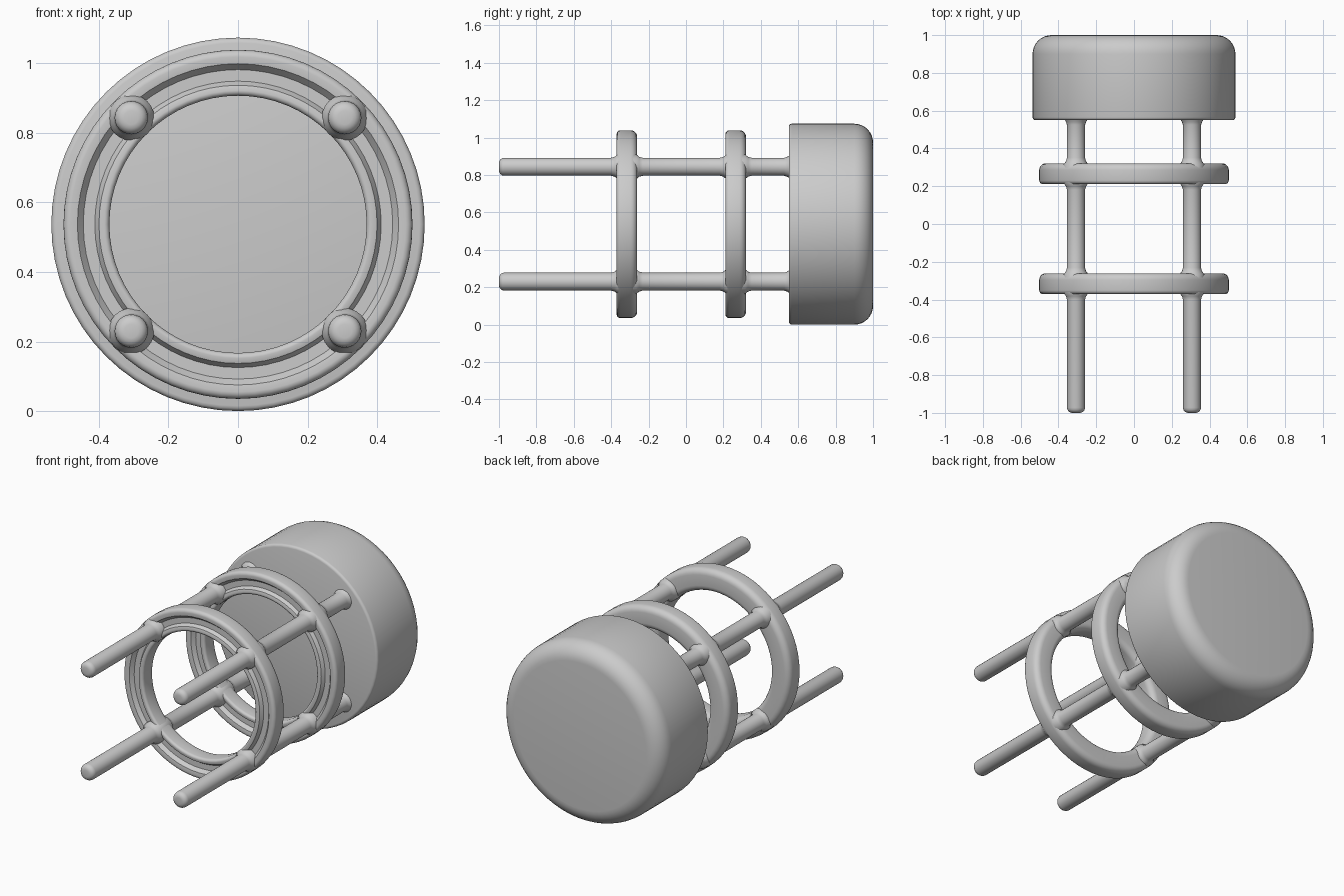
import bpy, bmesh, math
from mathutils import Matrix, Vector

if "Cube" in bpy.data.objects:
    bpy.data.objects.remove(bpy.data.objects["Cube"], do_unlink=True)

CENTRE_Z = 0.537

# Single plain grey
grey = bpy.data.materials.new("plain grey")
grey.use_nodes = True
GREY = (0.6, 0.6, 0.6, 1.0)
grey.diffuse_color = GREY
grey.node_tree.nodes["Principled BSDF"].inputs["Base Color"].default_value = GREY


def lathe(name, profile, location, steps, closed=False):
    """Spin a (radius, y) profile around the y axis."""
    bm = bmesh.new()
    verts = [bm.verts.new((r, y, 0)) for r, y in profile]
    pairs = list(zip(verts, verts[1:]))
    if closed:
        pairs.append((verts[-1], verts[0]))
    edges = [bm.edges.new(p) for p in pairs]
    bmesh.ops.spin(bm, geom=verts + edges, cent=(0, 0, 0), axis=(0, 1, 0),
                   angle=math.tau, steps=steps, use_merge=False)
    bmesh.ops.remove_doubles(bm, verts=bm.verts, dist=1e-4)
    bmesh.ops.recalc_face_normals(bm, faces=bm.faces)
    mesh = bpy.data.meshes.new(name)
    bm.to_mesh(mesh)
    bm.free()
    mesh.materials.append(grey)
    obj = bpy.data.objects.new(name, mesh)
    obj.location = location
    bpy.context.collection.objects.link(obj)
    bpy.ops.object.select_all(action='DESELECT')
    obj.select_set(True)
    bpy.context.view_layer.objects.active = obj
    bpy.ops.object.shade_smooth_by_angle(angle=math.radians(40))
    return obj


def arc(r, y, radius, start, end, n=5):
    """Rounded profile corner, angles in degrees."""
    return [(r + radius * math.cos(math.radians(start + (end - start) * i / n)),
             y + radius * math.sin(math.radians(start + (end - start) * i / n)))
            for i in range(n + 1)]


# Solid drum: crisp front edge, generously rounded back edge
drum = [(0, 0.55)] + arc(0.522, 0.565, 0.015, -90, 0, 3) \
    + arc(0.437, 0.90, 0.10, 0, 90, 8) + [(0, 1.0)]
lathe("drum", drum, (0, 0, CENTRE_Z), 64)

# Two rings, rounded behind and with a shallow groove in front
ring = arc(0.467, 0.020, 0.035, 0, 90) + arc(0.405, 0.020, 0.035, 90, 180) \
    + arc(0.385, -0.040, 0.015, 180, 270, 3) + [(0.400, -0.050), (0.412, -0.030),
                                             (0.445, -0.030), (0.462, -0.052)] \
    + arc(0.482, -0.035, 0.020, -90, 0, 4)
RING_Y = {"front_ring": -0.316, "rear_ring": 0.266}
for name, y in RING_Y.items():
    lathe(name, ring, (0, y, CENTRE_Z), 64, closed=True)

# Four rods with small fillets where they meet the rings and the drum
ROD = 0.048
rod = [(0, -1.0)] + arc(ROD - 0.028, -0.972, 0.028, -90, 0, 4)
for y in RING_Y.values():
    rod += [(ROD, y - 0.085), (0.053, y - 0.066), (0.066, y - 0.050),
            (0.066, y + 0.050), (0.053, y + 0.066), (ROD, y + 0.085)]
rod += [(ROD, 0.525), (0.053, 0.54), (0.062, 0.555), (0, 0.565)]
for side, x in (("left", 0.307), ("right", -0.307)):
    for level, z in (("upper", 0.307), ("lower", -0.307)):
        lathe(f"{level}_{side}_rod", rod, (x, 0, CENTRE_Z + z), 24)
